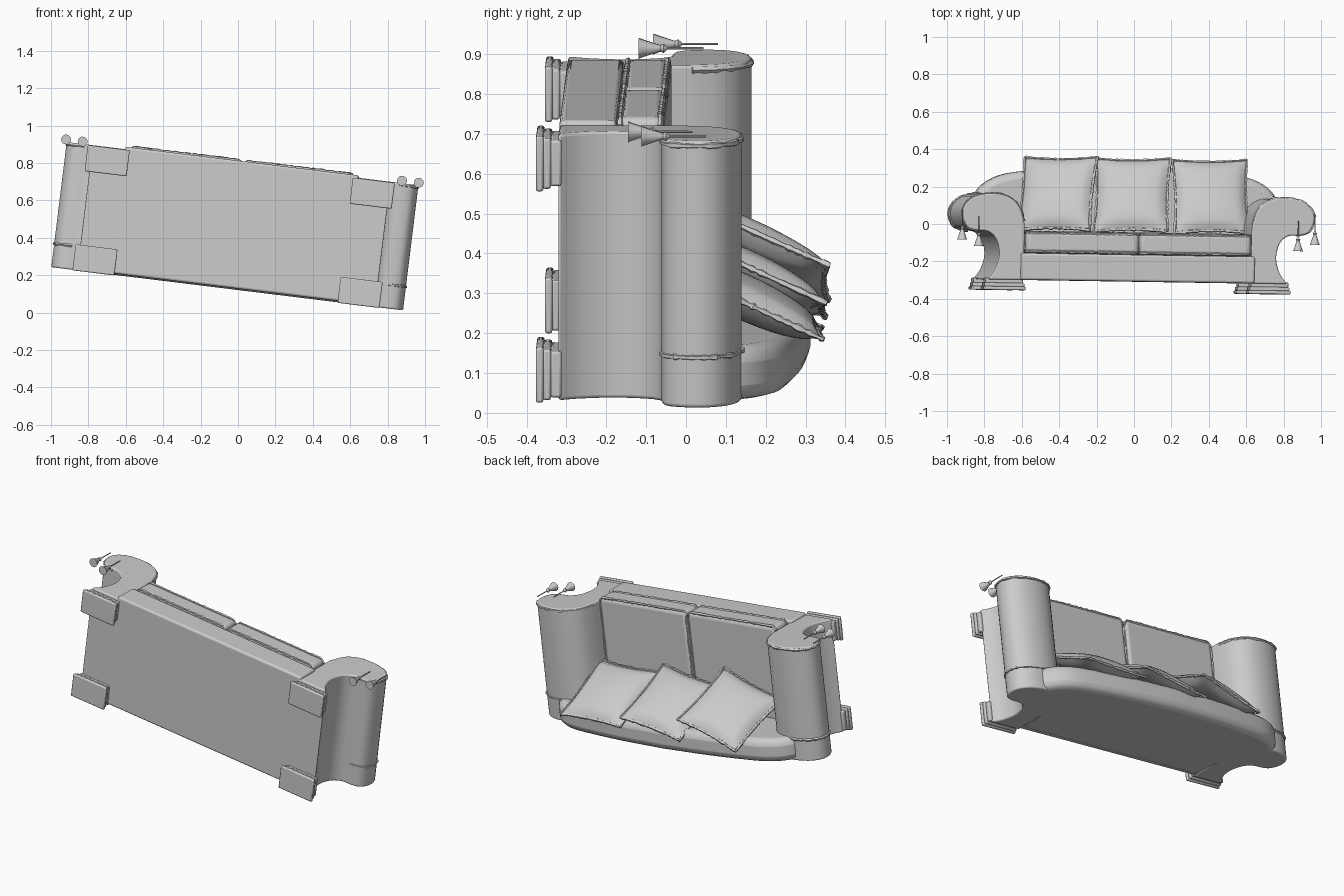
import bpy, bmesh, math, random
from mathutils import Matrix, Vector

random.seed(4)
cube = bpy.data.objects.get("Cube")
if cube:
    bpy.data.objects.remove(cube)

fabric = bpy.data.materials.new("grey_fabric")
fabric.use_nodes = True
GREY = (0.6, 0.6, 0.6, 1)
fabric.diffuse_color = GREY
fabric.node_tree.nodes["Principled BSDF"].inputs["Base Color"].default_value = GREY

# The sofa lies on its back: local x = width, y = height, z = depth
FRAME = (Matrix.Translation((-0.0175, 0, 0.4625))
         @ Matrix.Rotation(math.radians(7), 4, 'Y')
         @ Matrix.Rotation(math.radians(-0.9), 4, 'Z'))


def finish(name, bm, matrix=FRAME, bevel=0, segments=3, angle=35):
    bmesh.ops.recalc_face_normals(bm, faces=bm.faces)
    mesh = bpy.data.meshes.new(name)
    bm.to_mesh(mesh)
    bm.free()
    obj = bpy.data.objects.new(name, mesh)
    bpy.context.collection.objects.link(obj)
    mesh.materials.append(fabric)
    obj.matrix_world = matrix
    if bevel:
        mod = obj.modifiers.new("soft_edges", 'BEVEL')
        mod.width, mod.segments, mod.limit_method = bevel, segments, 'ANGLE'
        mod.angle_limit = math.radians(50)
    bpy.ops.object.select_all(action='DESELECT')
    obj.select_set(True)
    bpy.context.view_layer.objects.active = obj
    bpy.ops.object.shade_smooth_by_angle(angle=math.radians(angle))
    return obj


def box(name, lo, hi, bevel=0.01, segments=3):
    bm = bmesh.new()
    lo, hi = Vector(lo), Vector(hi)
    bmesh.ops.create_cube(bm, size=1)
    for v in bm.verts:
        v.co = (lo + hi) / 2 + v.co * (hi - lo)
    finish(name, bm, bevel=bevel, segments=segments)


def prism(name, outline, z0, z1, bevel):
    bm = bmesh.new()
    face = bm.faces.new([bm.verts.new((x, y, z0)) for x, y in outline])
    new = bmesh.ops.extrude_face_region(bm, geom=[face])["geom"]
    top = [g for g in new if isinstance(g, bmesh.types.BMVert)]
    bmesh.ops.translate(bm, verts=top, vec=(0, 0, z1 - z0))
    finish(name, bm, bevel=bevel)


def smooth_path(pts, steps=3):
    """Catmull-Rom through open 2D points."""
    p = [Vector(q) for q in pts]
    p = [2 * p[0] - p[1]] + p + [2 * p[-1] - p[-2]]
    out = []
    for a, b, c, d in zip(p, p[1:], p[2:], p[3:]):
        for i in range(steps):
            t = i / steps
            out.append(0.5 * (2 * b + (c - a) * t + (2 * a - 5 * b + 4 * c - d) * t * t
                              + (3 * b - a - 3 * c + d) * t ** 3))
    return out + [p[-2]]


def ruffle(name, pts, radius, closed=False, matrix=FRAME, step=0.013):
    """Bumpy trim tube following a 3D path."""
    pts = [Vector(p) for p in pts]
    if closed:
        pts.append(pts[0])
    path = []
    for a, b in zip(pts, pts[1:]):
        n = max(1, round((b - a).length / step))
        path += [a.lerp(b, i / n) for i in range(n)]
    bm, rings = bmesh.new(), []
    for i, p in enumerate(path):
        nxt = path[(i + 1) % len(path)] if closed or i + 1 < len(path) else p
        prv = path[i - 1] if closed or i else p
        q = (nxt - prv).to_track_quat('Z', 'Y')
        r = radius * random.uniform(0.6, 1.4)
        rings.append([bm.verts.new(p + q @ Vector((r * math.cos(k * math.tau / 5),
                                                   r * math.sin(k * math.tau / 5), 0)))
                      for k in range(5)])
    pairs = list(zip(rings, rings[1:])) + ([(rings[-1], rings[0])] if closed else [])
    for r0, r1 in pairs:
        for k in range(5):
            bm.faces.new((r0[k], r0[(k + 1) % 5], r1[(k + 1) % 5], r1[k]))
    if not closed:
        bm.faces.new(rings[0])
        bm.faces.new(rings[-1])
    finish(name, bm, matrix)


def lathe(name, profile, at, sides=10):
    """Turned shape around local y, profile of (radius, height)."""
    bm = bmesh.new()
    rings = [[bm.verts.new((at[0] + r * math.cos(k * math.tau / sides), at[1] + h,
                            at[2] + r * math.sin(k * math.tau / sides)))
              for k in range(sides)] for r, h in profile]
    for r0, r1 in zip(rings, rings[1:]):
        for k in range(sides):
            j = (k + 1) % sides
            bm.faces.new((r0[k], r0[j], r1[j], r1[k]))
    bm.faces.new(rings[0])
    bm.faces.new(rings[-1])
    finish(name, bm)


# Base frame
box("base", (-0.63, -0.308, -0.33), (0.63, -0.165, 0.35), 0.012)

# Humped back rest
hump = smooth_path([(0.62, -0.3), (0.66, -0.1), (0.82, 0.06), (0.82, 0.13), (0.77, 0.2),
                    (0.68, 0.25), (0.55, 0.275), (0.3, 0.3), (0, 0.312)])
prism("back_rest", list(hump) + [(-x, y) for x, y in reversed(hump[:-1])], -0.337, -0.2, 0.04)

# Scroll arms, trims, tassels and feet on both sides
roll = smooth_path([(0.805, -0.308), (0.765, -0.25), (0.745, -0.17), (0.765, -0.09),
                    (0.81, -0.052), (0.87, -0.047), (0.92, -0.03), (0.947, 0.03),
                    (0.935, 0.09), (0.88, 0.135), (0.79, 0.152), (0.70, 0.135),
                    (0.64, 0.08), (0.612, -0.01)])
for side, s in (("left", 1), ("right", -1)):
    prism(side + "_arm", [(s * x, y) for x, y in roll] + [(s * 0.612, -0.308)],
          -0.337, 0.337, 0.008)
    for place, z in (("front", 0.325), ("rear", -0.21)):
        ruffle(f"{side}_arm_{place}_trim", [(s * x, y, z) for x, y in roll[14:]], 0.007)
    for i, (x, y) in enumerate(((0.95, -0.035), (0.86, -0.07))):
        lathe(f"{side}_tassel_{i + 1}",
              [(0.027, -0.062), (0.022, -0.05), (0.008, -0.008), (0.012, 0), (0.005, 0.008),
               (0.003, 0.01), (0.003, 0.1)], (s * x, y, 0.35))
    for place, z in (("front", 0.264), ("rear", -0.27)):
        for part, half_x, half_z, y0, y1 in (("plinth", 0.113, 0.07, -0.364, -0.345),
                                             ("moulding", 0.107, 0.064, -0.347, -0.326),
                                             ("neck", 0.101, 0.058, -0.328, -0.3)):
            box(f"{side}_{place}_foot_{part}", (s * 0.714 - half_x, y0, z - half_z),
                (s * 0.714 + half_x, y1, z + half_z), 0.006, 2)

# Two seat cushions with ruffled trim along both edges
for side, x0, x1 in (("right", -0.605, 0.003), ("left", 0.01, 0.608)):
    box(side + "_seat_cushion", (x0, -0.165, -0.22), (x1, -0.045, 0.355), 0.025, 4)
    for edge, y in (("lower", -0.155), ("upper", -0.055)):
        c = 0.02
        loop = [(x0 + c, y, 0.353), (x1 - c, y, 0.353), (x1 - 0.004, y, 0.335),
                (x1 - 0.004, y, -0.2), (x0 + 0.004, y, -0.2), (x0 + 0.004, y, 0.335)]
        ruffle(f"{side}_seat_{edge}_trim", loop, 0.007, True)


# Loose throw pillows leaning on the back
def pillow_edge(a, b):
    return (0.2 * a * (1 - 0.06 * (1 - b * b)), 0.215 * b * (1 - 0.06 * (1 - a * a)))


def pillow(name, centre, yaw, lean):
    m = (Matrix.Translation(centre) @ Matrix.Rotation(math.radians(-yaw), 4, 'Y')
         @ Matrix.Rotation(math.radians(-lean), 4, 'X'))
    bm = bmesh.new()
    for sign in (1, -1):
        grid = bmesh.ops.create_grid(bm, x_segments=14, y_segments=14, size=1)
        for v in grid["verts"]:
            a, b = v.co.x, v.co.y
            puff = max(0, (1 - a * a) * (1 - b * b)) ** 0.45
            v.co = (*pillow_edge(a, b), sign * 0.055 * puff)
    bmesh.ops.remove_doubles(bm, verts=bm.verts, dist=0.0005)
    finish(name, bm, m, angle=60)
    ts = [i / 6 - 1 for i in range(12)]
    ring = ([(t, -1) for t in ts] + [(1, t) for t in ts]
            + [(-t, 1) for t in ts] + [(-1, -t) for t in ts])
    ruffle(name + "_trim", [(*pillow_edge(a, b), 0) for a, b in ring], 0.008, True, m)


pillow("left_pillow", (0.41, 0.147, 0.29), -4, 25)
pillow("middle_pillow", (-0.01, 0.155, 0.35), 5, 25)
pillow("right_pillow", (-0.41, 0.162, 0.415), 13, 25)
